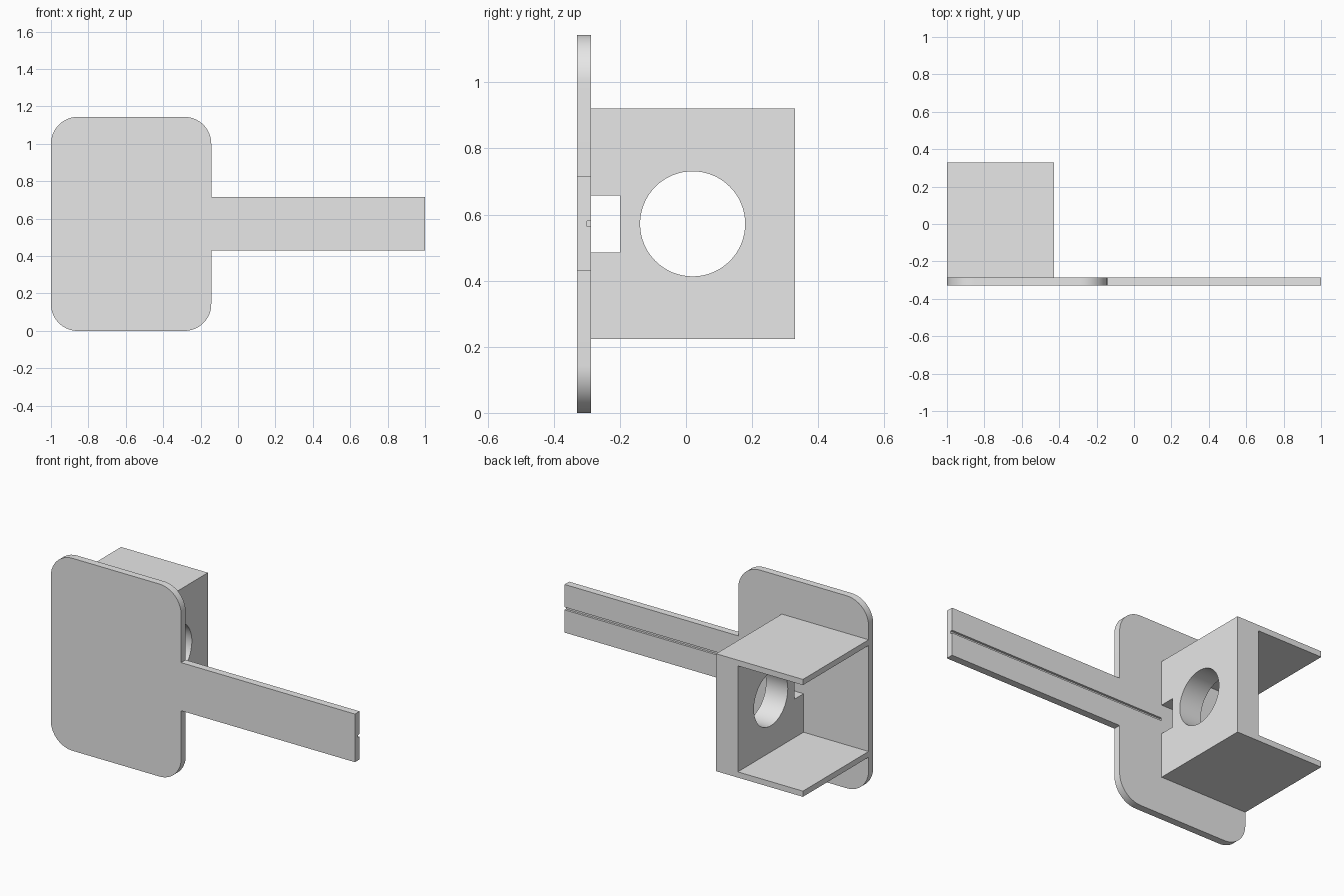
import bpy
import bmesh
from math import cos, sin, pi, radians

if "Cube" in bpy.data.objects:
    bpy.data.objects.remove(bpy.data.objects["Cube"], do_unlink=True)

GREY = (0.8, 0.8, 0.8, 1.0)
grey = bpy.data.materials.new("plain grey")
grey.use_nodes = True
grey.diffuse_color = GREY
grey.node_tree.nodes["Principled BSDF"].inputs["Base Color"].default_value = GREY

# Shared dimensions
MID = 0.572                      # centre height
LEFT, RIGHT = -1.0, 1.0
FRONT, PLATE_BACK, BACK = -0.33, -0.287, 0.33
PLATE_EDGE, BOX_EDGE = -0.143, -0.429
RADIUS = 0.143
HALF_HANDLE, HALF_BOX = 0.143, 0.349
WALL, SHELF = 0.143, 0.034


def prism(name, outline, axis, start, end):
    """Extrude a 2D outline along x (outline in y, z) or y (outline in x, z)."""
    bm = bmesh.new()
    place = (lambda a, b: (start, a, b)) if axis == "x" else (lambda a, b: (a, start, b))
    step = (end - start, 0, 0) if axis == "x" else (0, end - start, 0)
    face = bm.faces.new([bm.verts.new(place(a, b)) for a, b in outline])
    grown = bmesh.ops.extrude_face_region(bm, geom=[face])["geom"]
    verts = [g for g in grown if isinstance(g, bmesh.types.BMVert)]
    bmesh.ops.translate(bm, verts=verts, vec=step)
    bmesh.ops.recalc_face_normals(bm, faces=bm.faces)
    mesh = bpy.data.meshes.new(name)
    bm.to_mesh(mesh)
    bm.free()
    mesh.materials.append(grey)
    obj = bpy.data.objects.new(name, mesh)
    bpy.context.collection.objects.link(obj)
    return obj


def rect(a0, a1, b0, b1):
    return [(a0, b0), (a1, b0), (a1, b1), (a0, b1)]


def arc(cx, cy, r, first, last, steps):
    angles = [first + (last - first) * i / steps for i in range(steps + 1)]
    return [(cx + r * cos(t), cy + r * sin(t)) for t in angles]


def cut(obj, cutter):
    cutter.hide_render = True
    mod = obj.modifiers.new("cut", "BOOLEAN")
    mod.operation = "DIFFERENCE"
    mod.solver = "EXACT"
    mod.object = cutter
    bpy.ops.object.select_all(action="DESELECT")
    bpy.context.view_layer.objects.active = obj
    obj.select_set(True)
    bpy.ops.object.modifier_apply(modifier=mod.name)
    bpy.data.objects.remove(cutter, do_unlink=True)


def shade(obj):
    bpy.ops.object.select_all(action="DESELECT")
    bpy.context.view_layer.objects.active = obj
    obj.select_set(True)
    bpy.ops.object.shade_smooth_by_angle(angle=radians(30))


# Rounded plate with the long handle strip in one outline
low, high = RADIUS, 2 * MID - RADIUS
x0, x1 = LEFT + RADIUS, PLATE_EDGE - RADIUS
outline = arc(x0, low, RADIUS, pi, 1.5 * pi, 16)
outline += arc(x1, low, RADIUS, 1.5 * pi, 2 * pi, 16)
outline += [(PLATE_EDGE, MID - HALF_HANDLE), (RIGHT, MID - HALF_HANDLE),
            (RIGHT, MID + HALF_HANDLE), (PLATE_EDGE, MID + HALF_HANDLE)]
outline += arc(x1, high, RADIUS, 0, pi / 2, 16)
outline += arc(x0, high, RADIUS, pi / 2, pi, 16)
plate = prism("plate_and_handle", outline, "y", FRONT, PLATE_BACK)

# Narrow groove along the back of the handle
groove = rect(PLATE_BACK - 0.013, PLATE_BACK + 0.05, MID - 0.008, MID + 0.008)
cut(plate, prism("groove_cutter", groove, "x", BOX_EDGE, RIGHT + 0.1))
shade(plate)

# Bracket: thick side wall with a top and a bottom shelf, open elsewhere
inner = BOX_EDGE - WALL
bottom, top = MID - HALF_BOX, MID + HALF_BOX
channel = [(LEFT, bottom), (BOX_EDGE, bottom), (BOX_EDGE, top), (LEFT, top),
           (LEFT, top - SHELF), (inner, top - SHELF),
           (inner, bottom + SHELF), (LEFT, bottom + SHELF)]
bracket = prism("bracket", channel, "y", PLATE_BACK, BACK)

# Round hole and square slot through the side wall
circle = arc(0.02, MID, 0.159, 0, 2 * pi, 64)[:-1]
slot = rect(PLATE_BACK - 0.1, -0.2, MID - 0.086, MID + 0.086)
for name, shape in (("hole_cutter", circle), ("slot_cutter", slot)):
    cut(bracket, prism(name, shape, "x", inner - 0.1, BOX_EDGE + 0.1))
shade(bracket)
